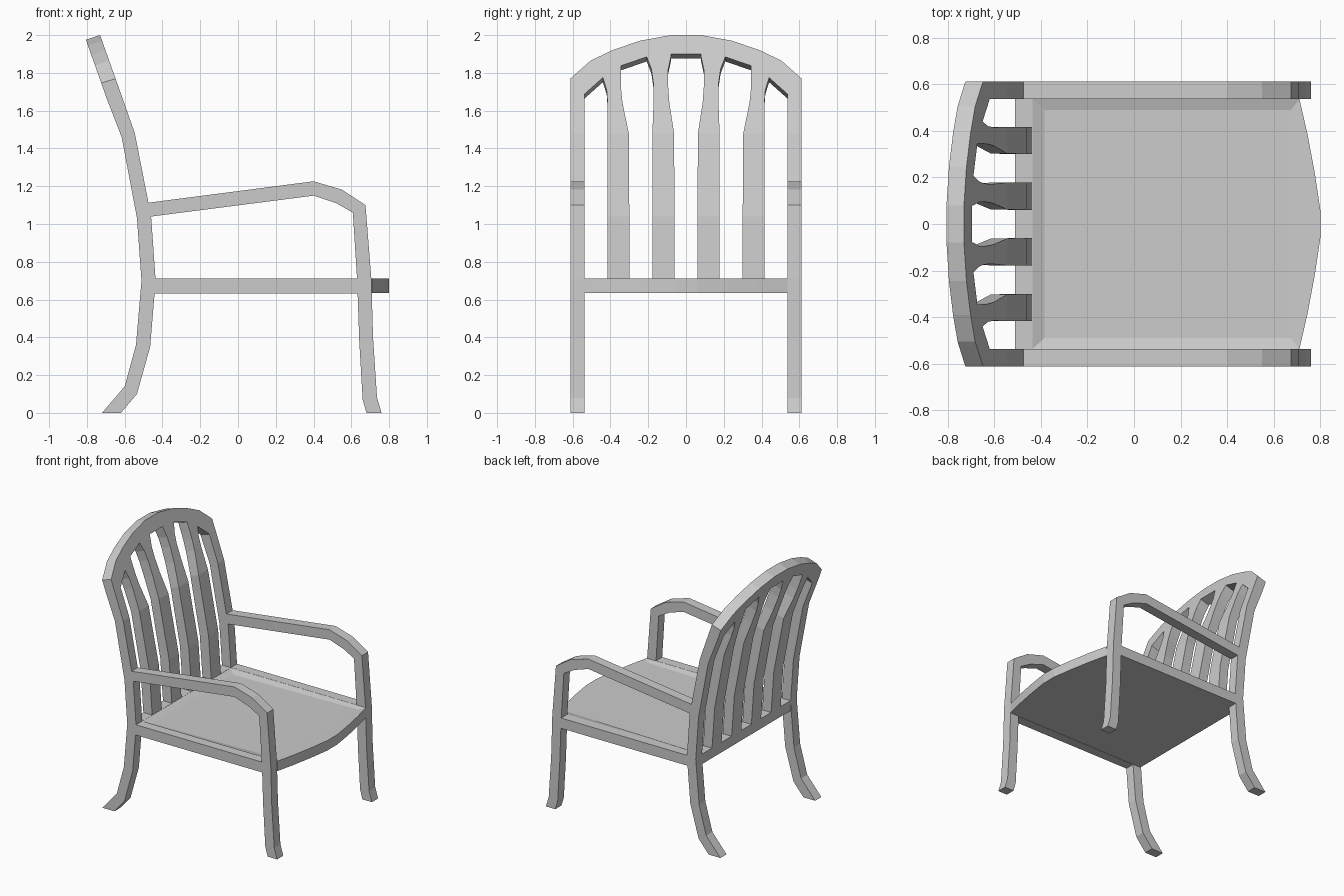
import bpy, bmesh

if "Cube" in bpy.data.objects:
    bpy.data.objects.remove(bpy.data.objects["Cube"])


def make(name, bm):
    bmesh.ops.recalc_face_normals(bm, faces=bm.faces)
    me = bpy.data.meshes.new(name)
    bm.to_mesh(me)
    bm.free()
    ob = bpy.data.objects.new(name, me)
    bpy.context.collection.objects.link(ob)
    return ob


def loft(name, sections):
    """Bridge matching four-point cross-sections into a closed bar."""
    bm = bmesh.new()
    rings = [[bm.verts.new(p) for p in s] for s in sections]
    for a, b in zip(rings, rings[1:]):
        for i in range(4):
            j = (i + 1) % 4
            bm.faces.new((a[i], a[j], b[j], b[i]))
    bm.faces.new(rings[0])
    bm.faces.new(rings[-1])
    return make(name, bm)


def side_bar(name, pairs, y0, y1):
    """Bar in the xz plane from (edge a, edge b) point pairs."""
    return loft(name, [[(a[0], y0, a[1]), (a[0], y1, a[1]),
                        (b[0], y1, b[1]), (b[0], y0, b[1])] for a, b in pairs])


def lerp(table, t):
    for (t0, *v0), (t1, *v1) in zip(table, table[1:]):
        if t <= t1 or (t1, *v1) == table[-1]:
            k = (t - t0) / (t1 - t0)
            return [p + (q - p) * k for p, q in zip(v0, v1)]


# Curve of the back: front z, front x, then offset to the rear face (dx, dz)
BACK = [(0.70, -0.436, -0.075, 0), (1.04, -0.460, -0.075, -0.008),
        (1.48, -0.546, -0.070, -0.02), (1.685, -0.618, -0.076, -0.024),
        (2.00, -0.730, -0.075, -0.025)]


def back_pair(y, z):
    x, dx, dz = lerp(BACK, z)
    return (x, y, z), (x + dx, y, z + dz)


# Side frames: back post, arm with front leg, seat rail
post = [((-0.62, 0), (-0.72, 0)), ((-0.535, 0.10), (-0.60, 0.14)),
        ((-0.465, 0.35), (-0.54, 0.36)), ((-0.436, 0.70), (-0.511, 0.70))]
for z in (1.04, 1.48, 1.685):
    f, b = back_pair(0, z)
    post.append(((f[0], f[2]), (b[0], b[2])))
arm = [((-0.48, 1.112), (-0.48, 1.037)), ((0.40, 1.226), (0.40, 1.15)),
       ((0.55, 1.182), (0.52, 1.11)), ((0.675, 1.10), (0.608, 1.06)),
       ((0.706, 0.71), (0.631, 0.70)), ((0.715, 0.40), (0.642, 0.38)),
       ((0.736, 0.08), (0.66, 0.07)), ((0.76, 0), (0.68, 0))]
rail = [((-0.46, 0.712), (-0.46, 0.633)), ((0.65, 0.712), (0.65, 0.633))]
for side, s in (("left", 1), ("right", -1)):
    side_bar(f"back_post_{side}", post, s * 0.537, s * 0.612)
    side_bar(f"arm_and_front_leg_{side}", arm, s * 0.537, s * 0.612)
    side_bar(f"seat_rail_{side}", rail, s * 0.537, s * 0.612)
side_bar("back_rail", [((-0.436, 0.712), (-0.436, 0.635)),
                       ((-0.511, 0.712), (-0.511, 0.635))], -0.54, 0.54)

# Arched top rail
TOP = [(0, 2.0), (0.08, 2.0), (0.245, 1.97), (0.39, 1.92), (0.505, 1.865), (0.612, 1.77)]
BOTTOM = [(0, 1.90), (0.08, 1.90), (0.208, 1.885), (0.345, 1.838), (0.44, 1.775),
          (0.541, 1.685), (0.612, 1.684)]
ys = sorted({s * p[0] for p in TOP + BOTTOM for s in (1, -1)})
sections = []
for y in ys:
    tf, tb = back_pair(y, lerp(TOP, abs(y))[0])
    bf, bb = back_pair(y, lerp(BOTTOM, abs(y))[0])
    sections.append([tf, tb, bb, bf])
loft("top_rail", sections)

# Slats: z, outer y, inner y
SLATS = {
    "inner": [(0.70, 0.178, 0.061), (1.04, 0.178, 0.061), (1.48, 0.178, 0.063),
              (1.64, 0.172, 0.088), (1.75, 0.173, 0.096), (1.82, 0.183, 0.094),
              (1.885, 0.208, 0.08), (1.91, 0.208, 0.08)],
    "outer": [(0.70, 0.416, 0.300), (1.04, 0.416, 0.300), (1.48, 0.416, 0.303),
              (1.64, 0.415, 0.336), (1.71, 0.42, 0.343), (1.775, 0.44, 0.345),
              (1.845, 0.44, 0.345)],
}
for kind, rows in SLATS.items():
    for side, s in (("left", 1), ("right", -1)):
        sections = []
        for z, yo, yi in rows:
            of, ob = back_pair(s * yo, z)
            nf, nb = back_pair(s * yi, z)
            sections.append([of, ob, nb, nf])
        loft(f"{kind}_slat_{side}", sections)

# Seat: slab with bowed front and a shallow dished top
half = [(-0.436, 0.537), (0.71, 0.537), (0.745, 0.385), (0.776, 0.22), (0.80, 0.06)]
outline = half + [(x, -y) for x, y in reversed(half)]
bm = bmesh.new()
low = [bm.verts.new((x, y, 0.635)) for x, y in outline]
top = [bm.verts.new((x, y, 0.711)) for x, y in outline]
n = len(outline)
for i in range(n):
    j = (i + 1) % n
    bm.faces.new((low[i], low[j], top[j], top[i]))
bm.faces.new(low)
dish = [bm.verts.new(p) for p in ((-0.385, 0.49, 0.69), (0.675, 0.49, 0.705),
                                  (0.675, -0.49, 0.705), (-0.385, -0.49, 0.69))]
bm.faces.new(dish)
bm.faces.new((top[0], top[1], dish[1], dish[0]))
bm.faces.new((top[-1], top[0], dish[0], dish[3]))
bm.faces.new((top[-2], top[-1], dish[3], dish[2]))
bm.faces.new(top[1:-1] + [dish[2], dish[1]])
make("seat", bm)
